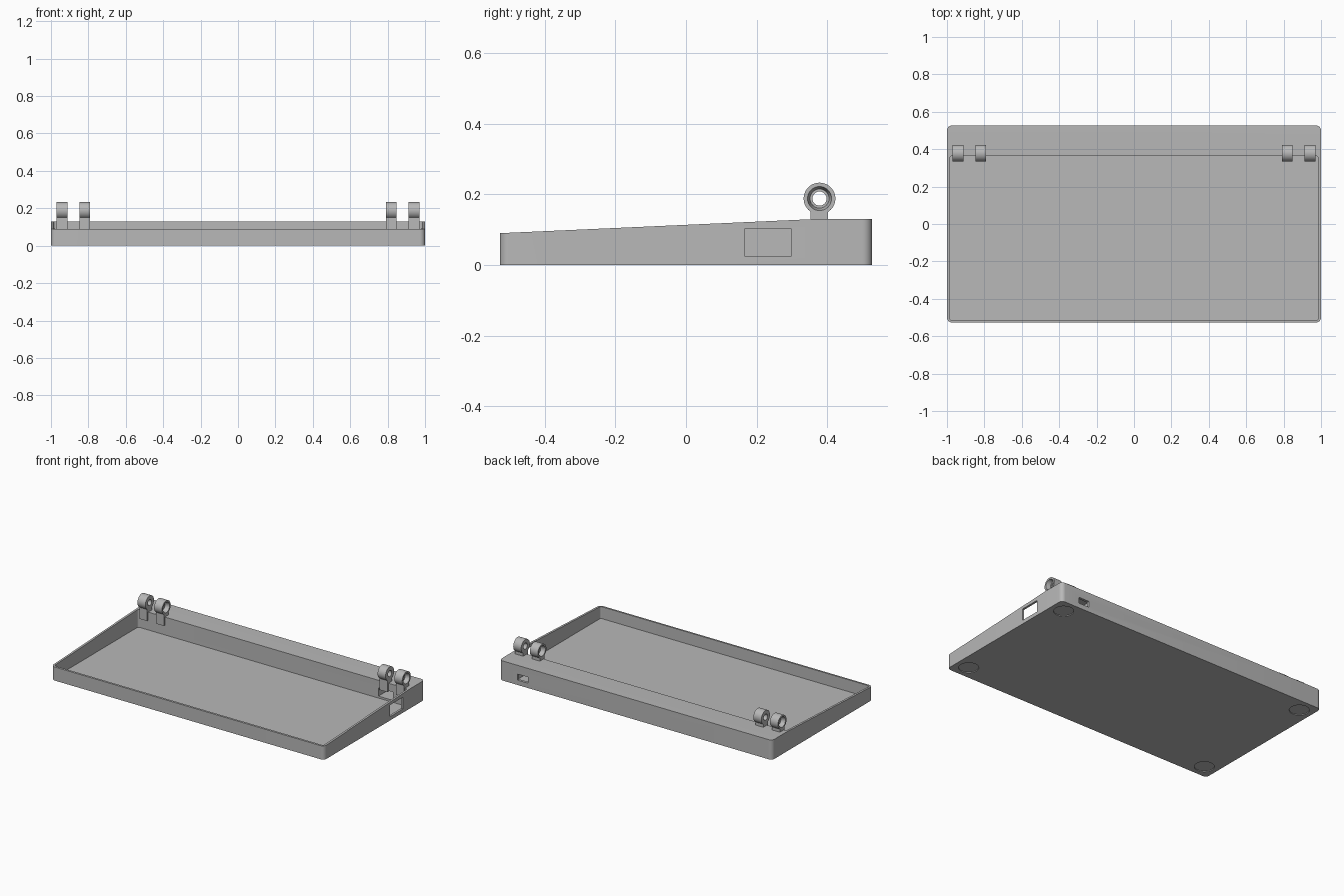
import bpy, bmesh, math
from mathutils import Vector, Matrix

old = bpy.data.objects.get("Cube")
if old:
    bpy.data.objects.remove(old, do_unlink=True)

grey = bpy.data.materials.new("plain grey")
grey.use_nodes = True
colour = (0.48, 0.48, 0.48, 1)
grey.diffuse_color = colour
grey.node_tree.nodes["Principled BSDF"].inputs["Base Color"].default_value = colour


def finish(name, bm):
    bmesh.ops.recalc_face_normals(bm, faces=bm.faces)
    mesh = bpy.data.meshes.new(name)
    bm.to_mesh(mesh)
    bm.free()
    mesh.materials.append(grey)
    obj = bpy.data.objects.new(name, mesh)
    bpy.context.collection.objects.link(obj)
    return obj


def prism(name, profile, x0, x1, radius=0.0):
    """Extrude a (y, z) profile along x and round its upright corner edges."""
    bm = bmesh.new()
    face = bm.faces.new([bm.verts.new((x0, y, z)) for y, z in profile])
    new = bmesh.ops.extrude_face_region(bm, geom=[face])["geom"]
    bmesh.ops.translate(bm, vec=(x1 - x0, 0, 0),
                        verts=[v for v in new if isinstance(v, bmesh.types.BMVert)])
    if radius:
        ys = [y for y, z in profile]
        upright = [e for e in bm.edges
                   if abs(e.verts[0].co.y - e.verts[1].co.y) < 1e-5
                   and abs(e.verts[0].co.x - e.verts[1].co.x) < 1e-5
                   and (abs(e.verts[0].co.y - min(ys)) < 1e-5
                        or abs(e.verts[0].co.y - max(ys)) < 1e-5)]
        bmesh.ops.bevel(bm, geom=upright, offset=radius, segments=8,
                        profile=0.5, affect='EDGES')
    return finish(name, bm)


def box(name, x0, x1, y0, y1, z0, z1, radius=0.0):
    return prism(name, [(y0, z0), (y1, z0), (y1, z1), (y0, z1)], x0, x1, radius)


def disc(name, x, y, radius, top):
    bm = bmesh.new()
    bmesh.ops.create_cone(bm, cap_ends=True, segments=32, radius1=radius,
                          radius2=radius, depth=2 * top,
                          matrix=Matrix.Translation((x, y, 0)))
    return finish(name, bm)


def activate(obj):
    bpy.ops.object.select_all(action='DESELECT')
    obj.select_set(True)
    bpy.context.view_layer.objects.active = obj


def cut(target, cutter):
    cutter.hide_render = True
    mod = target.modifiers.new("cut", 'BOOLEAN')
    mod.operation = 'DIFFERENCE'
    mod.solver = 'EXACT'
    mod.object = cutter
    activate(target)
    bpy.ops.object.modifier_apply(modifier=mod.name)
    bpy.data.objects.remove(cutter, do_unlink=True)


def smooth(obj):
    activate(obj)
    bpy.ops.object.shade_smooth_by_angle(angle=math.radians(30))


# Wedge-shaped case with a flat rear deck
D = 0.527
tray = prism("case_tray", [(-D, 0), (D, 0), (D, 0.13), (0.365, 0.13), (-D, 0.09)],
             -1, 1, 0.027)

# Open cavity in front of the deck
cut(tray, box("cavity_cutter", -0.986, 0.986, -0.514, 0.363, 0.012, 0.3, 0.012))

# Switch window in the side wall
cut(tray, box("switch_cutter", 0.95, 1.05, 0.165, 0.298, 0.025, 0.102))

# Socket pocket behind the inner wall, with a smaller port to the rear
cut(tray, box("pocket_cutter", 0.775, 0.88, 0.3, 0.51, 0.025, 0.08))
cut(tray, box("port_cutter", 0.79, 0.865, 0.45, 0.6, 0.032, 0.072))

# Shallow round foot recesses underneath
for sx in (-1, 1):
    for sy in (-1, 1):
        cut(tray, disc("foot_cutter", sx * 0.91, sy * (D - 0.09), 0.06, 0.005))
smooth(tray)

# Hinge knuckles: a ring with a stepped bore, on a post let into the deck
AXIS = Vector((0, 0.378, 0.188))


def knuckle(label, x_plain, x_bored):
    """The wide end of the bore is on the x_bored face."""
    mid = (x_plain + x_bored) / 2
    profile = [(x_plain, 0.02), (x_plain, 0.045), (x_bored, 0.045),
               (x_bored, 0.034), (mid, 0.027), (mid, 0.02)]
    bm = bmesh.new()
    verts = [bm.verts.new((x, AXIS.y, AXIS.z + r)) for x, r in profile]
    edges = [bm.edges.new((a, b)) for a, b in zip(verts, verts[1:] + verts[:1])]
    bmesh.ops.spin(bm, geom=verts + edges, cent=AXIS, axis=(1, 0, 0),
                   angle=2 * math.pi, steps=40, use_duplicate=False)
    bmesh.ops.remove_doubles(bm, verts=bm.verts, dist=1e-5)
    smooth(finish(label + "_ring", bm))
    box(label + "_post", min(x_plain, x_bored), max(x_plain, x_bored),
        0.352, 0.402, 0.075, 0.152)


for side, s in (("right", -1), ("left", 1)):
    knuckle(side + "_outer_hinge", s * 0.912, s * 0.97)
    knuckle(side + "_inner_hinge", s * 0.848, s * 0.79)
